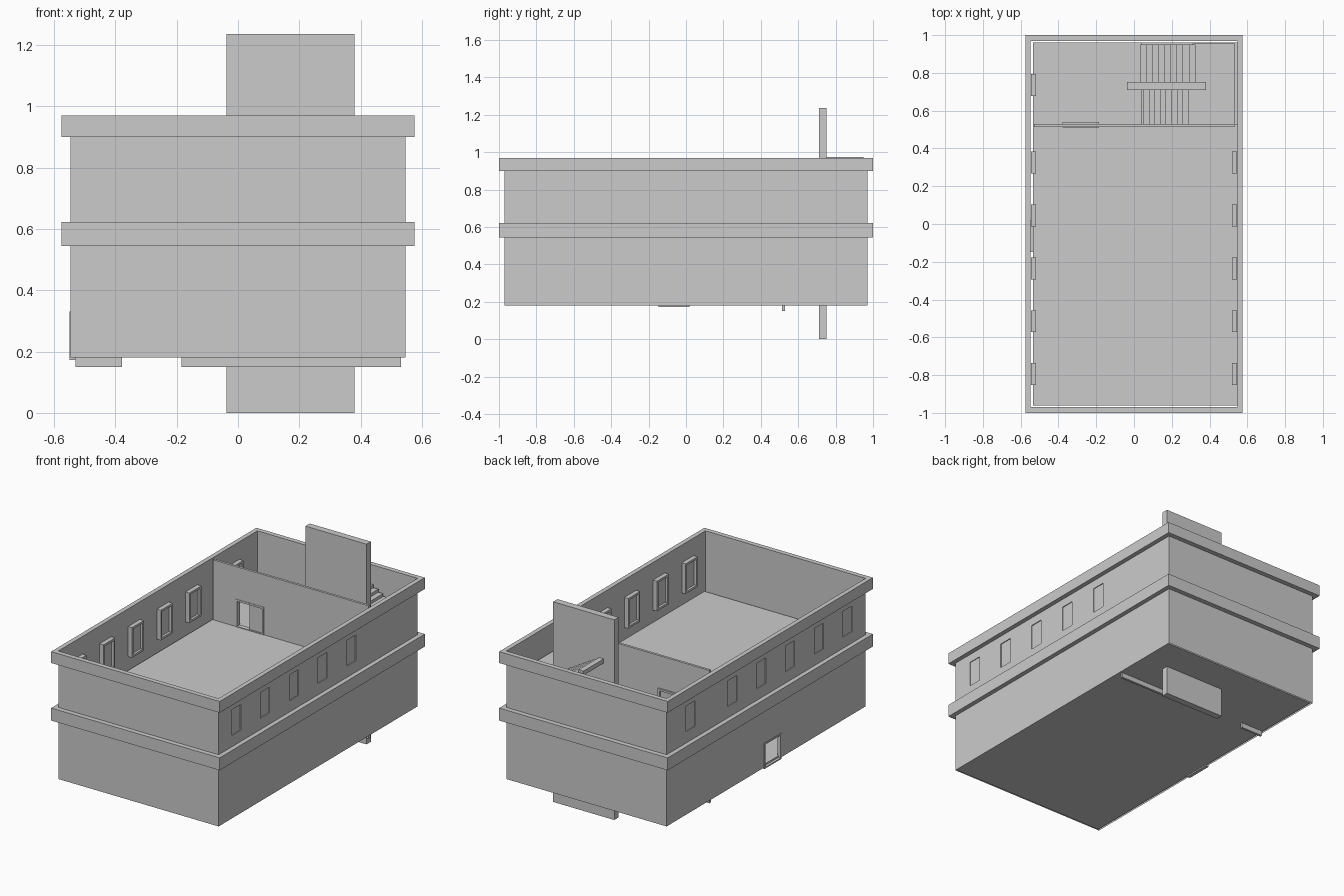
import bpy, bmesh

if "Cube" in bpy.data.objects:
    bpy.data.objects.remove(bpy.data.objects["Cube"])


def mesh_object(name, verts, faces):
    bm = bmesh.new()
    vs = [bm.verts.new(v) for v in verts]
    for f in faces:
        bm.faces.new([vs[i] for i in f])
    bmesh.ops.remove_doubles(bm, verts=bm.verts, dist=1e-5)
    bmesh.ops.recalc_face_normals(bm, faces=bm.faces)
    me = bpy.data.meshes.new(name)
    bm.to_mesh(me)
    bm.free()
    ob = bpy.data.objects.new(name, me)
    bpy.context.collection.objects.link(ob)
    return ob


def axes(axis, u, v, w):
    """Place in-plane u, v and depth w for a given depth axis."""
    return {'x': (w, u, v), 'y': (u, w, v), 'z': (u, v, w)}[axis]


def box(name, x0, x1, y0, y1, z0, z1):
    vs = [(x, y, z) for x in (x0, x1) for y in (y0, y1) for z in (z0, z1)]
    fs = [(0, 1, 3, 2), (4, 6, 7, 5), (0, 4, 5, 1), (2, 3, 7, 6), (0, 2, 6, 4), (1, 5, 7, 3)]
    return mesh_object(name, vs, fs)


def frame(name, axis, outer, inner, w0, w1):
    """Rectangular ring; outer and inner are (u0, u1, v0, v1)."""
    vs = []
    for w in (w0, w1):
        for u0, u1, v0, v1 in (outer, inner):
            vs += [axes(axis, u, v, w) for u, v in ((u0, v0), (u1, v0), (u1, v1), (u0, v1))]
    fs = []
    for i in range(4):
        j = (i + 1) % 4
        fs += [(i, j, j + 4, i + 4), (i + 8, j + 8, j + 12, i + 12),
               (i, j, j + 8, i + 8), (i + 4, j + 4, j + 12, i + 12)]
    return mesh_object(name, vs, fs)


def panel(name, axis, w, rect, holes, thick=0.0):
    """Flat wall with rectangular holes, optionally thickened."""
    us = sorted({rect[0], rect[1], *[c for h in holes for c in h[:2]]})
    zs = sorted({rect[2], rect[3], *[c for h in holes for c in h[2:]]})
    vs, fs = [], []
    for a, b in zip(us, us[1:]):
        for c, d in zip(zs, zs[1:]):
            if any(h[0] < (a + b) / 2 < h[1] and h[2] < (c + d) / 2 < h[3] for h in holes):
                continue
            n = len(vs)
            vs += [axes(axis, u, v, w) for u, v in ((a, c), (b, c), (b, d), (a, d))]
            fs.append((n, n + 1, n + 2, n + 3))
    ob = mesh_object(name, vs, fs)
    if thick:
        mod = ob.modifiers.new("thickness", 'SOLIDIFY')
        mod.thickness = thick
        mod.offset = 0
    return ob


def flight(name, x0, x1, y0, y1, z0, z1, n):
    """Stair flight with stepped top and sloping underside."""
    dx, dz = (x1 - x0) / n, (z1 - z0) / n
    prof = [(x0, z0)]
    for i in range(n):
        prof += [(x0 + i * dx, z0 + (i + 1) * dz), (x0 + (i + 1) * dx, z0 + (i + 1) * dz)]
    prof += [(x1, z1 - 1.4 * dz), (x0 + dx, z0)]
    m = len(prof)
    vs = [(x, y, z) for y in (y0, y1) for x, z in prof]
    fs = [tuple(range(m)), tuple(range(m, 2 * m))]
    fs += [(i, (i + 1) % m, (i + 1) % m + m, i + m) for i in range(m)]
    return mesh_object(name, vs, fs)


WX, WY, Z0, Z1 = 0.547, 0.97, 0.18, 0.97
FLOOR = 0.60

# Outer walls with window openings and side entrance
right_y = [-0.795, -0.515, -0.235, 0.045, 0.325]
left_y = right_y + [0.735]
openings = lambda ys: [(y - 0.045, y + 0.045, 0.69, 0.85) for y in ys]
panel("right_wall", 'x', WX, (-WY, WY, Z0, Z1), openings(right_y))
panel("left_wall", 'x', -WX, (-WY, WY, Z0, Z1),
      openings(left_y) + [(-0.147, 0.02, Z0, 0.33)])
panel("front_wall", 'y', -WY, (-WX, WX, Z0, Z1), [])
panel("back_wall", 'y', WY, (-WX, WX, Z0, Z1), [])

# Projecting bands
for name, a, b in (("middle_band", 0.545, 0.622), ("parapet_band", 0.90, 0.97)):
    frame(name, 'z', (-0.575, 0.575, -1, 1), (-WX, WX, -WY, WY), a, b)

# Window frames and panes
for side, s, ys in (("right", 1, right_y), ("left", -1, left_y)):
    for i, y in enumerate(ys):
        frame(f"{side}_window_frame_{i}", 'x', (y - 0.058, y + 0.058, 0.677, 0.863),
              (y - 0.045, y + 0.045, 0.69, 0.85), s * 0.518, s * 0.545)
        x = sorted((s * 0.533, s * 0.54))
        box(f"{side}_window_pane_{i}", *x, y - 0.045, y + 0.045, 0.69, 0.85)

# Side entrance frame
frame("entrance_frame", 'x', (-0.147, 0.02, 0.172, 0.33), (-0.137, 0.01, 0.18, 0.32), -0.55, -0.53)

# Floors, upper one open around the stairs
box("ground_floor", -0.535, WX, -0.962, 0.962, 0.18, 0.19)
box("upper_floor", -0.535, WX, -0.962, 0.53, 0.57, FLOOR)
box("upper_hall_floor", -0.535, 0.04, 0.53, 0.962, 0.57, FLOOR)

# Cross partition with a door on each storey
panel("partition", 'y', 0.522, (-0.53, 0.532, 0.15, 0.97),
      [(-0.378, -0.184, 0.15, 0.35), (-0.378, -0.184, FLOOR, 0.77)], 0.015)
for level, z, top in (("lower", 0.19, 0.35), ("upper", FLOOR, 0.77)):
    frame(f"{level}_door_frame", 'y', (-0.378, -0.184, z, top),
          (-0.366, -0.196, z + 0.004, top - 0.012), 0.512, 0.54)
    box(f"{level}_door_leaf", -0.285, -0.196, 0.52, 0.528, z + 0.004, top - 0.012)

# Stairwell divider and two storeys of stairs
box("stair_divider", -0.037, 0.38, 0.71, 0.752, 0, 1.235)
for level, z in (("lower", 0.185), ("upper", FLOOR)):
    mid, top = z + 0.205, z + 0.375
    flight(f"{level}_first_flight", 0.05, 0.315, 0.53, 0.71, z, mid, 9)
    flight(f"{level}_second_flight", 0.325, 0.035, 0.752, 0.95, mid, top, 9)
    box(f"{level}_landing", 0.31, 0.535, 0.53, 0.955, mid - 0.03, mid)
